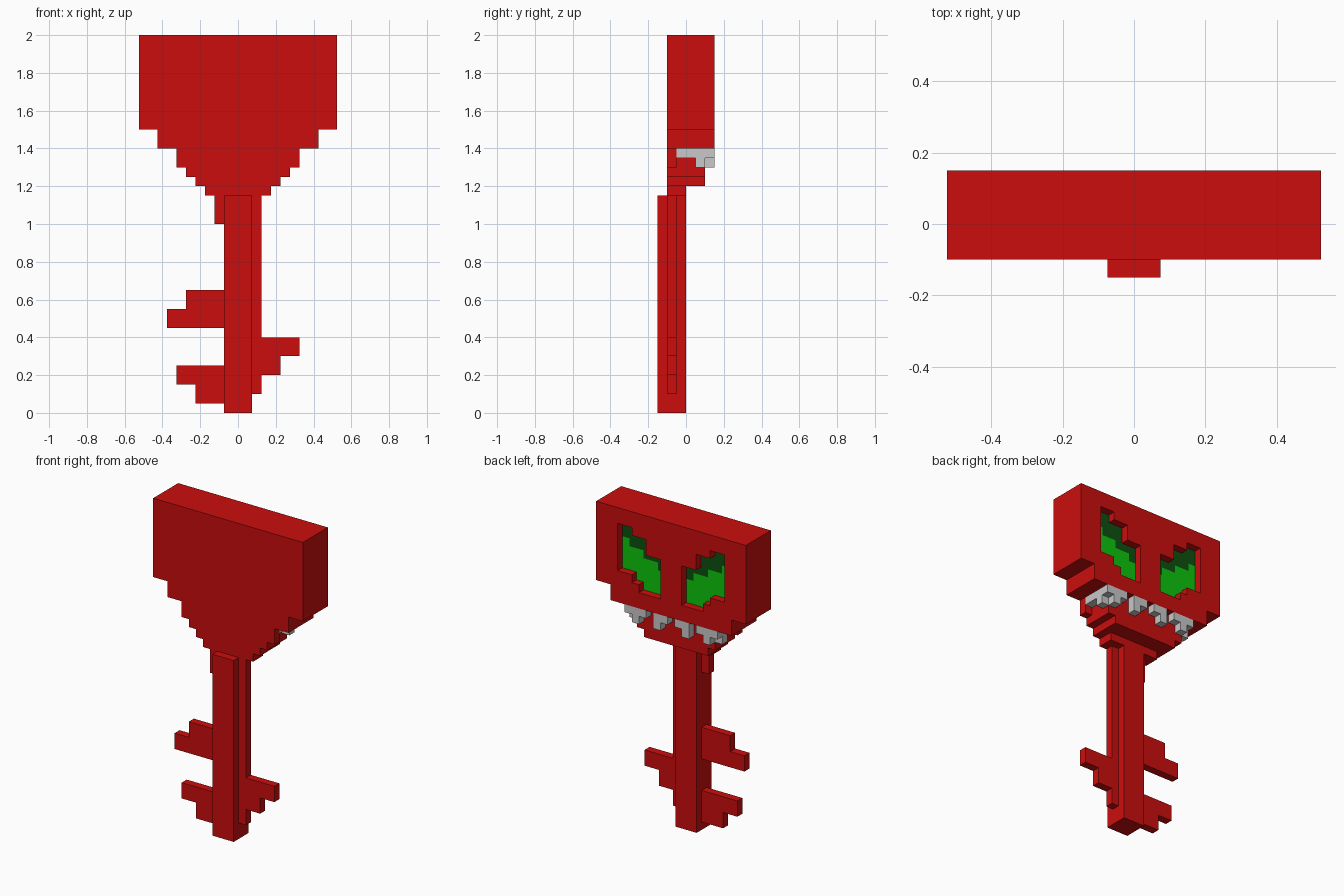
import bpy, bmesh

cube = bpy.data.objects.get("Cube")
if cube:
    bpy.data.objects.remove(cube, do_unlink=True)


def material(name, rgb):
    m = bpy.data.materials.new(name)
    m.use_nodes = True
    m.diffuse_color = (*rgb, 1)
    m.node_tree.nodes["Principled BSDF"].inputs["Base Color"].default_value = (*rgb, 1)
    return m


RED = material("red", (0.60, 0.004, 0.004))
GREEN = material("green", (0.004, 0.56, 0.004))
DARK = material("dark_green", (0.004, 0.08, 0.005))
GREY = material("tooth_grey", (0.58, 0.58, 0.58))


def prism(name, pts, y0, y1, mat):
    """Extrude an x/z outline from y0 to y1."""
    bm = bmesh.new()
    face = bm.faces.new([bm.verts.new((x, y0, z)) for x, z in pts])
    ext = bmesh.ops.extrude_face_region(bm, geom=[face])["geom"]
    bmesh.ops.translate(bm, vec=(0, y1 - y0, 0),
                        verts=[v for v in ext if isinstance(v, bmesh.types.BMVert)])
    bmesh.ops.recalc_face_normals(bm, faces=bm.faces)
    me = bpy.data.meshes.new(name)
    bm.to_mesh(me)
    bm.free()
    me.materials.append(mat)
    ob = bpy.data.objects.new(name, me)
    bpy.context.collection.objects.link(ob)
    return ob


def box(name, x0, x1, y0, y1, z0, z1, mat):
    return prism(name, [(x0, z0), (x1, z0), (x1, z1), (x0, z1)], y0, y1, mat)


def mirrored(half):
    """Complete a half outline by mirroring it across x = 0."""
    return half + [(-x, z) for x, z in reversed(half)]


# Head, with stepped lower edge
head = prism("head", mirrored([(0.425, 1.4), (0.425, 1.5), (0.525, 1.5), (0.525, 2.0)]),
             -0.1, 0.15, RED)

# Jaw and neck below the head
prism("jaw", mirrored([(0.225, 1.2), (0.225, 1.25), (0.275, 1.25), (0.275, 1.4)]),
      -0.1, 0.1, RED)
box("neck", -0.175, 0.175, -0.1, 0, 1.15, 1.2, RED)

# Stepped outlines of the eye, outer corner to inner corner and back
eye_top = [(0.375, 1.9), (0.275, 1.9), (0.275, 1.85), (0.175, 1.85), (0.175, 1.75), (0.075, 1.75)]
eye_bottom = [(0.075, 1.5), (0.225, 1.5), (0.225, 1.55), (0.275, 1.55), (0.275, 1.6), (0.375, 1.6)]
shade_edge = [(0.075, 1.65), (0.125, 1.65), (0.125, 1.7), (0.225, 1.7),
              (0.225, 1.75), (0.325, 1.75), (0.325, 1.8), (0.375, 1.8)]

cutters = []
for side, s in (("left", 1), ("right", -1)):
    def flip(pts):
        return [(s * x, z) for x, z in pts]

    # Eye socket cutter, then upper and lower eye plates at the socket floor
    cut = prism("eye_cutter_" + side, flip(eye_top + eye_bottom), 0.1, 0.2, RED)
    cut.hide_render = True
    cutters.append(cut)
    mod = head.modifiers.new("socket_" + side, "BOOLEAN")
    mod.operation, mod.solver, mod.object = "DIFFERENCE", "EXACT", cut
    prism("eye_shade_" + side, flip(eye_top + shade_edge), 0.094, 0.102, DARK)
    prism("eye_glow_" + side, flip(eye_bottom + shade_edge[::-1]), 0.094, 0.102, GREEN)

    def sbox(name, x0, x1, *rest):
        box(name + "_" + side, *sorted((s * x0, s * x1)), *rest)

    # Front cheek beside the jaw
    sbox("cheek", 0.275, 0.325, -0.1, -0.05, 1.3, 1.4, RED)
    # Teeth: gum row along the side and back, with points hanging down
    sbox("side_teeth", 0.275, 0.325, -0.05, 0.15, 1.35, 1.4, GREY)
    sbox("side_tooth_point", 0.275, 0.325, 0.05, 0.1, 1.3, 1.35, GREY)
    sbox("outer_tooth", 0.175, 0.275, 0.1, 0.15, 1.35, 1.4, GREY)
    sbox("outer_tooth_point", 0.225, 0.275, 0.1, 0.15, 1.3, 1.35, GREY)
    sbox("inner_tooth", 0.025, 0.125, 0.1, 0.15, 1.35, 1.4, GREY)
    sbox("inner_tooth_point", 0.075, 0.125, 0.1, 0.15, 1.3, 1.35, GREY)

# Apply the socket cuts and drop the cutters
dg = bpy.context.evaluated_depsgraph_get()
cut_mesh = bpy.data.meshes.new_from_object(head.evaluated_get(dg))
head.modifiers.clear()
head.data = cut_mesh
for c in cutters:
    bpy.data.objects.remove(c, do_unlink=True)

# Shaft
box("shaft", -0.075, 0.075, -0.15, 0, 0, 1.15, RED)

# Thin key bits on both sides of the shaft
bits = {
    "left_bit": [(0.075, 0.1), (0.125, 0.1), (0.125, 0.2), (0.225, 0.2), (0.225, 0.3),
                 (0.325, 0.3), (0.325, 0.4), (0.125, 0.4), (0.125, 1.15), (0.075, 1.15)],
    "right_collar": [(-0.125, 1.0), (-0.075, 1.0), (-0.075, 1.15), (-0.125, 1.15)],
    "right_upper_bit": [(-0.075, 0.45), (-0.375, 0.45), (-0.375, 0.55), (-0.275, 0.55),
                        (-0.275, 0.65), (-0.075, 0.65)],
    "right_lower_bit": [(-0.075, 0.05), (-0.225, 0.05), (-0.225, 0.15), (-0.325, 0.15),
                        (-0.325, 0.25), (-0.075, 0.25)],
}
for name, pts in bits.items():
    prism(name, pts, -0.1, -0.05, RED)
